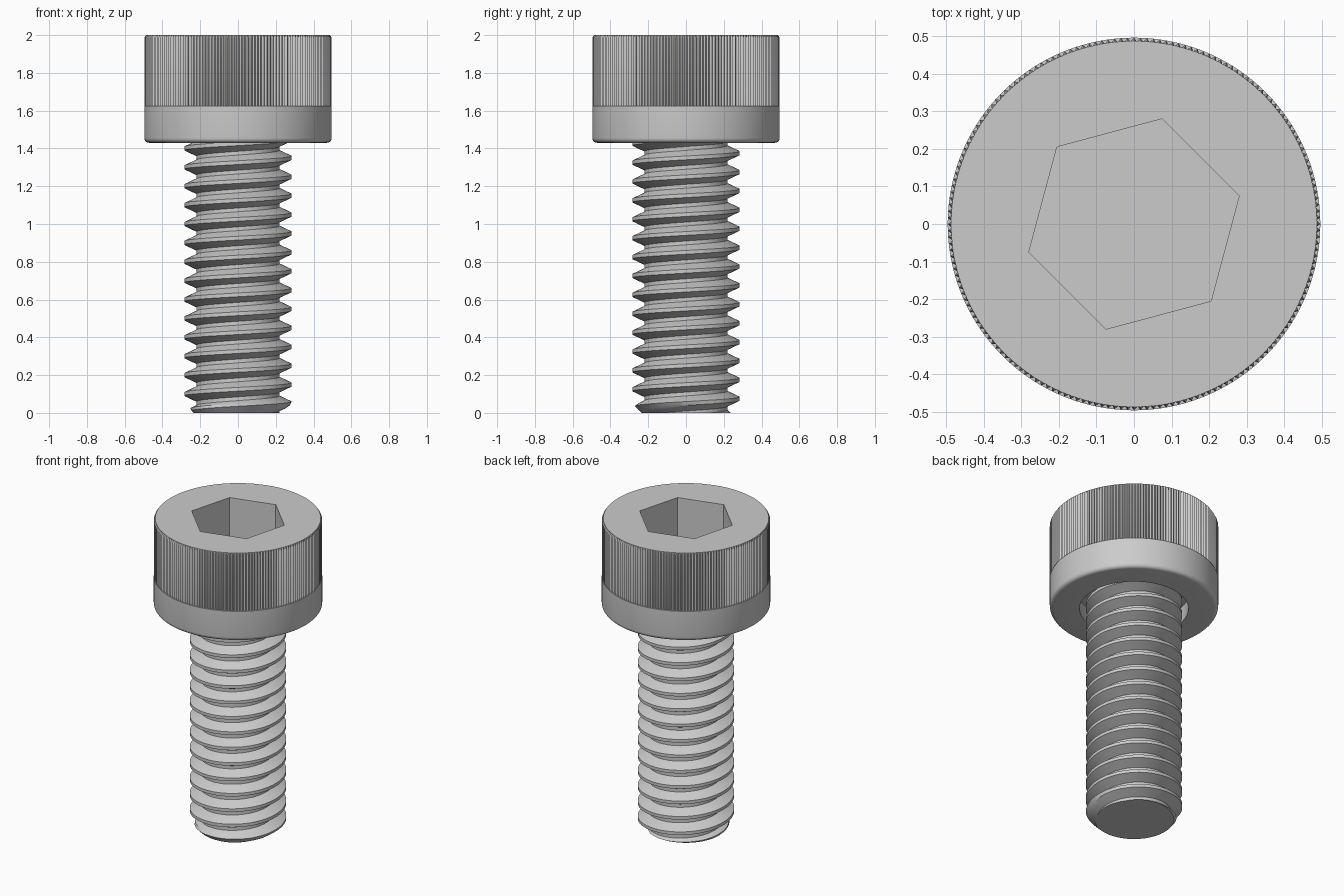
import bpy, bmesh, math

cube = bpy.data.objects.get("Cube")
if cube:
    bpy.data.objects.remove(cube, do_unlink=True)

steel = bpy.data.materials.new("grey_steel")
steel.use_nodes = True
steel.diffuse_color = (0.6, 0.6, 0.6, 1)
steel.node_tree.nodes["Principled BSDF"].inputs["Base Color"].default_value = (0.6, 0.6, 0.6, 1)


def finish(name, bm):
    """Turn a bmesh into a shaded object."""
    bmesh.ops.remove_doubles(bm, verts=bm.verts, dist=0.00005)
    bmesh.ops.recalc_face_normals(bm, faces=bm.faces)
    mesh = bpy.data.meshes.new(name)
    bm.to_mesh(mesh)
    bm.free()
    mesh.materials.append(steel)
    ob = bpy.data.objects.new(name, mesh)
    bpy.context.collection.objects.link(ob)
    return ob


def smooth(ob, degrees):
    bpy.ops.object.select_all(action='DESELECT')
    ob.select_set(True)
    bpy.context.view_layer.objects.active = ob
    bpy.ops.object.shade_smooth_by_angle(angle=math.radians(degrees))


# Head: turned profile with knurled upper band and a recess below
RIDGES = 180
COLS = RIDGES * 2
HEAD_BOTTOM, KNURL_BOTTOM, TOP = 1.43, 1.625, 2.0
OUTER, GROOVE, FILLET = 0.496, 0.012, 0.025

# Each entry is radius, height, groove depth
profile = [(0.32, HEAD_BOTTOM + 0.1, 0), (0.32, HEAD_BOTTOM, 0)]
for i in range(6):
    a = math.pi / 2 * i / 5
    profile.append((OUTER - FILLET + FILLET * math.sin(a),
                    HEAD_BOTTOM + FILLET - FILLET * math.cos(a), 0))
profile += [(OUTER, KNURL_BOTTOM, 0), (OUTER, KNURL_BOTTOM + 0.0005, GROOVE),
            (OUTER, TOP - 0.012, GROOVE), (0.487, TOP, 0)]

bm = bmesh.new()
rings = []
for r, z, groove in profile:
    ring = []
    for c in range(COLS):
        a = math.tau * c / COLS
        rr = r - groove * (c % 2)
        ring.append(bm.verts.new((rr * math.cos(a), rr * math.sin(a), z)))
    rings.append(ring)
for low, high in zip(rings, rings[1:]):
    for c in range(COLS):
        d = (c + 1) % COLS
        bm.faces.new((low[c], low[d], high[d], high[c]))
bm.faces.new(rings[0][::-1])
bm.faces.new(rings[-1])
head = finish("socket_head", bm)

# Hexagonal socket cut into the head
DEPTH = 0.3
bpy.ops.mesh.primitive_cylinder_add(vertices=6, radius=0.29, depth=DEPTH * 2,
                                    location=(0, 0, TOP),
                                    rotation=(0, 0, math.radians(-15)))
cutter = bpy.context.object
cutter.name = "socket_cutter"
cutter.hide_render = True
cutter.data.materials.append(steel)
cut = head.modifiers.new("socket", 'BOOLEAN')
cut.operation, cut.object, cut.solver = 'DIFFERENCE', cutter, 'EXACT'
bpy.context.view_layer.objects.active = head
bpy.ops.object.modifier_apply(modifier=cut.name)
bpy.data.objects.remove(cutter, do_unlink=True)
smooth(head, 25)

# Shank: one right-handed helical thread, chamfered at the tip
PITCH, ROOT, CREST = 0.1, 0.22, 0.284
FLAT, SHANK_TOP, STEPS, PHASE = 0.1, HEAD_BOTTOM + 0.1, 96, 0.05
# Fractions of a pitch measured from the crest centre, with flank midpoints
FRACTIONS = [-0.5 + FLAT, -0.25, -FLAT, FLAT, 0.25, 0.5 - FLAT]


def radius(frac):
    """Thread radius at a signed fraction of a pitch from the crest."""
    d = abs((frac + 0.5) % 1 - 0.5)
    t = min(1, max(0, (d - FLAT) / (0.5 - 2 * FLAT)))
    return CREST + (ROOT - CREST) * t


bm = bmesh.new()
columns = []
turns = range(-2, int(SHANK_TOP / PITCH) + 2)
for s in range(STEPS + 1):
    turn = s / STEPS
    a = math.tau * turn
    column = []
    for k in turns:
        for f in FRACTIONS:
            z = PHASE + PITCH * (k + f + turn)
            z = min(SHANK_TOP, max(0, z))
            r = min(radius((z - PHASE) / PITCH - turn), 0.235 + z)
            column.append(bm.verts.new((r * math.cos(a), r * math.sin(a), z)))
    columns.append(column)
for left, right in zip(columns, columns[1:]):
    for i in range(len(left) - 1):
        bm.faces.new((left[i], right[i], right[i + 1], left[i + 1]))
# Flat tip and hidden upper end
for row, z in ((0, 0), (-1, SHANK_TOP)):
    centre = bm.verts.new((0, 0, z))
    for left, right in zip(columns, columns[1:]):
        bm.faces.new((centre, left[row], right[row]))
bmesh.ops.remove_doubles(bm, verts=bm.verts, dist=0.00005)
bmesh.ops.dissolve_degenerate(bm, edges=bm.edges, dist=0.00005)
shank = finish("threaded_shank", bm)
smooth(shank, 25)
